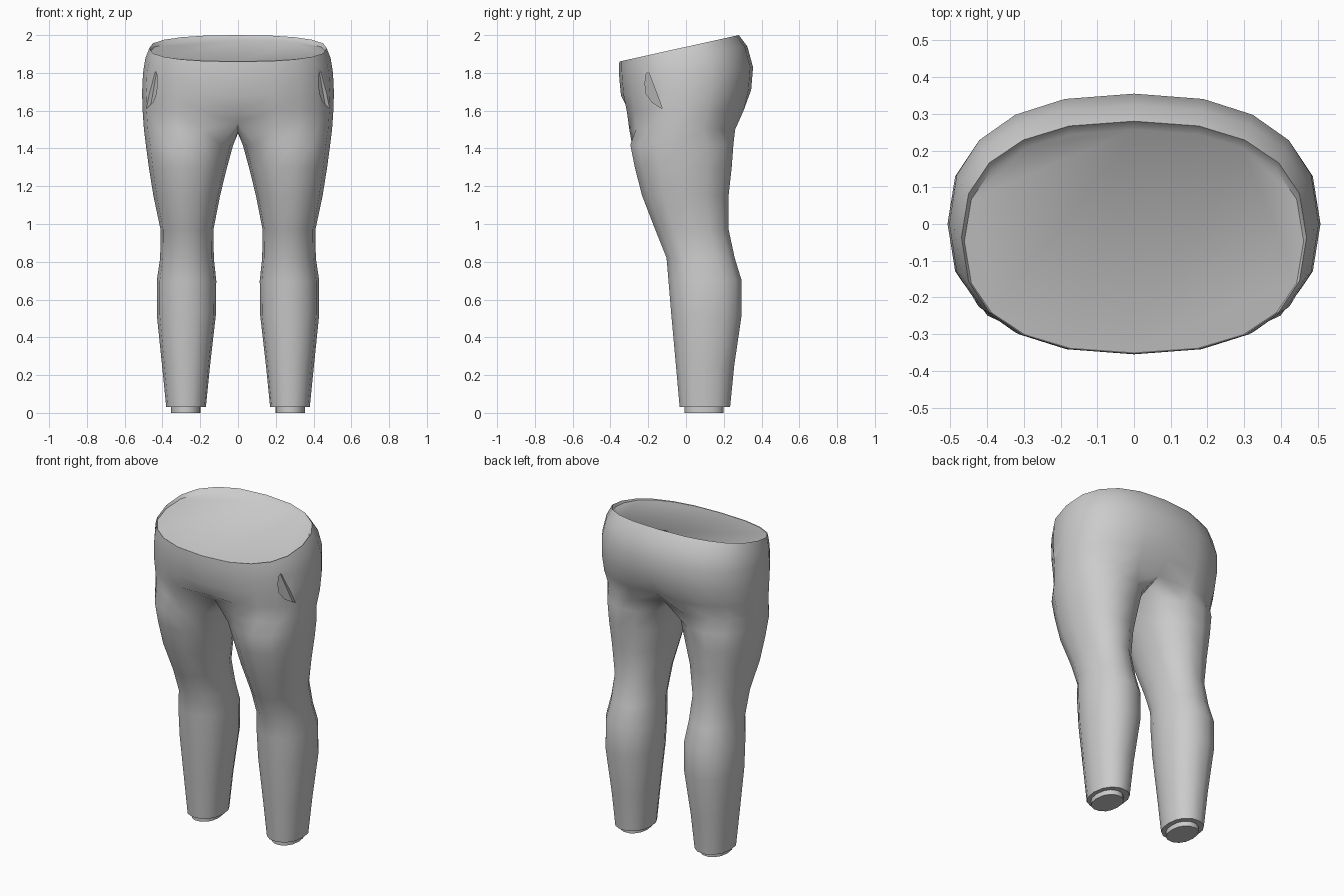
import bpy, bmesh
from math import sin, cos, radians, copysign

if "Cube" in bpy.data.objects:
    bpy.data.objects.remove(bpy.data.objects["Cube"])


def sp(v, n):
    return copysign(abs(v) ** (2 / n), v)


def oval(angles, cx, w, yf, yb, zf, zb, n):
    # superellipse ring, height sloping from front to back
    cy, d = (yf + yb) / 2, (yb - yf) / 2
    pts = []
    for a in angles:
        s = sp(sin(radians(a)), n)
        pts.append([cx + w * sp(cos(radians(a)), n), cy + d * s,
                    zf + (zb - zf) * (s + 1) / 2])
    return pts


def make_object(name, bm):
    bmesh.ops.recalc_face_normals(bm, faces=bm.faces)
    me = bpy.data.meshes.new(name)
    bm.to_mesh(me)
    bm.free()
    ob = bpy.data.objects.new(name, me)
    bpy.context.collection.objects.link(ob)
    return ob


def add_ring(bm, pts):
    return [bm.verts.new(p) for p in pts]


def bridge(bm, a, b, closed=True):
    n = len(a)
    for i in range(n if closed else n - 1):
        j = (i + 1) % n
        bm.faces.new((a[i], a[j], b[j], b[i]))


def mirror(ob):
    m = ob.modifiers.new("mirror", "MIRROR")
    m.use_clip = True
    m.merge_threshold = 0.0005


# ring angles: 11 points round the outside, 3 on the inner thigh
LEG = [225 + 27 * i for i in range(11)] + [157.5, 180, 202.5]
HIP = [-90 + 18 * i for i in range(11)]

bm = bmesh.new()

# leg: height, inner x, outer x, front y, back y
legs = [(.03, .17, .38, -.035, .235), (.25, .148, .402, -.055, .257),
        (.52, .117, .43, -.08, .297), (.70, .115, .43, -.095, .297),
        (.82, .128, .412, -.105, .26), (.97, .13, .41, -.165, .228),
        (1.15, .095, .448, -.235, .228), (1.3, .058, .472, -.274, .245),
        (1.42, .025, .488, -.298, .254)]
prev = None
for z, xi, xo, yf, yb in legs:
    ring = add_ring(bm, oval(LEG, (xi + xo) / 2, (xo - xi) / 2, yf, yb, z, z, 2.2))
    if prev:
        bridge(bm, prev, ring)
    else:
        hem = ring
    prev = ring

# ankle stub stepping in from the hem
inset = add_ring(bm, oval(LEG, .277, .078, -.01, .2, .03, .03, 2.2))
foot = add_ring(bm, oval(LEG, .277, .078, -.01, .2, 0, 0, 2.2))
bridge(bm, hem, inset)
bridge(bm, inset, foot)
bm.faces.new(foot)

# crotch: outer arc carries on to the hips, inner points lie on the centre line
pts = oval(HIP, 0, .498, -.312, .272, 1.5, 1.5, 2.4)
pts[0] = [0, -.23, 1.54]
pts[10] = [0, .22, 1.53]
arc = add_ring(bm, pts)
seam = add_ring(bm, [(0, .11, 1.49), (0, 0, 1.48), (0, -.11, 1.49)])
bridge(bm, prev, arc + seam)

# hips: half width, front y, back y, front z, back z
hips = [(.505, -.327, .318, 1.6, 1.6), (.508, -.344, .345, 1.68, 1.71),
        (.503, -.353, .355, 1.77, 1.83), (.49, -.355, .325, 1.82, 1.94),
        (.47, -.353, .28, 1.86, 2.0)]
prev = arc
for i, (w, yf, yb, zf, zb) in enumerate(hips):
    p = oval(HIP, 0, w, yf, yb, zf, zb, 2.4)
    for q in (p[0], p[10]):
        q[0] = 0
    if i == 0:
        p[0][1], p[10][1] = -.305, .29
    ring = add_ring(bm, p)
    bridge(bm, prev, ring, False)
    prev = ring

# waist cap, dropping slightly behind the back rim
p = oval(HIP, 0, .462, -.351, .257, 1.858, 1.972, 2.4)
p[0][0] = p[10][0] = 0
cap = add_ring(bm, p)
bridge(bm, prev, cap, False)
bm.faces.new(cap)

trousers = make_object("trousers", bm)
mirror(trousers)

# pocket cutter: D shape, deepest at its curved front edge
bm = bmesh.new()
pocket = [(.43, -.2, 1.81), (.415, -.213, 1.79), (.405, -.217, 1.74),
          (.405, -.211, 1.69), (.42, -.18, 1.645), (.465, -.125, 1.61)]
inner = add_ring(bm, pocket)
outer = add_ring(bm, [(.6, y, z) for x, y, z in pocket])
bridge(bm, inner, outer)
bm.faces.new(inner)
bm.faces.new(outer)
cutter = make_object("pocket_cutter", bm)
mirror(cutter)
cutter.hide_render = True

cut = trousers.modifiers.new("pockets", "BOOLEAN")
cut.operation = "DIFFERENCE"
cut.solver = "EXACT"
cut.object = cutter

# apply and smooth
bpy.ops.object.select_all(action="DESELECT")
trousers.select_set(True)
bpy.context.view_layer.objects.active = trousers
for name in [m.name for m in trousers.modifiers]:
    bpy.ops.object.modifier_apply(modifier=name)
bpy.ops.object.shade_smooth_by_angle(angle=radians(42))
bpy.data.objects.remove(cutter)
